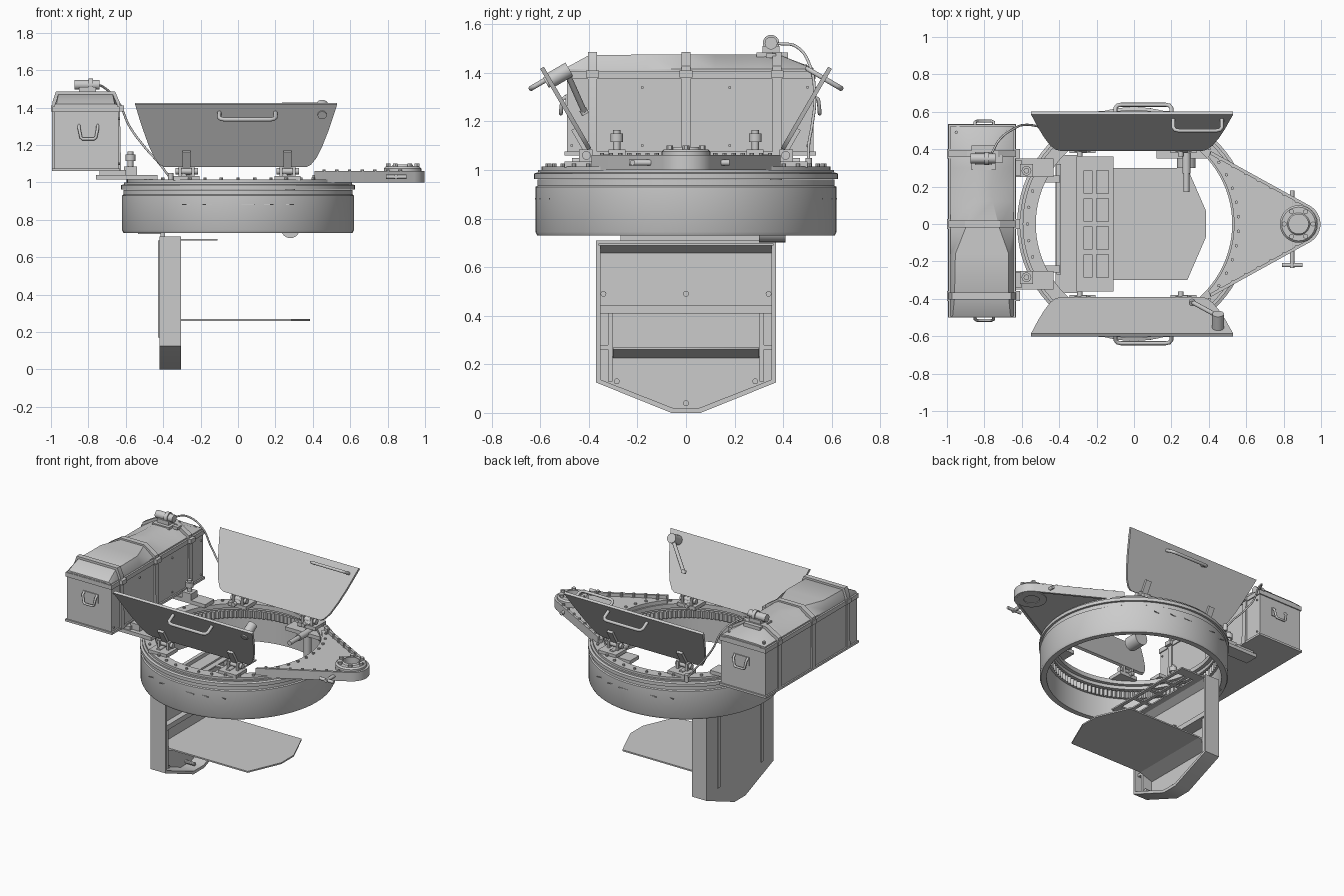
import bpy, bmesh
from math import cos, sin, pi, radians, sqrt
from mathutils import Vector as V

if "Cube" in bpy.data.objects:
    bpy.data.objects.remove(bpy.data.objects["Cube"])

def finish(name, bm):
    bmesh.ops.recalc_face_normals(bm, faces=bm.faces)
    me = bpy.data.meshes.new(name)
    bm.to_mesh(me)
    bm.free()
    ob = bpy.data.objects.new(name, me)
    bpy.context.collection.objects.link(ob)
    return ob

def boxes(name, items):
    """Each item is (x0, x1, y0, y1, z0, z1)."""
    bm = bmesh.new()
    for x0, x1, y0, y1, z0, z1 in items:
        vs = bmesh.ops.create_cube(bm, size=1)['verts']
        for v in vs:
            v.co = V(((x0+x1)/2 + v.co.x*(x1-x0), (y0+y1)/2 + v.co.y*(y1-y0), (z0+z1)/2 + v.co.z*(z1-z0)))
    return finish(name, bm)

def cyls(name, items, seg=16):
    """Each item is (start, end, radius)."""
    bm = bmesh.new()
    for a, b, r in items:
        a, b = V(a), V(b)
        vs = bmesh.ops.create_cone(bm, cap_ends=True, segments=seg, radius1=r, radius2=r, depth=(b-a).length)['verts']
        q = V((0, 0, 1)).rotation_difference(b-a)
        for v in vs:
            v.co = q @ v.co + (a+b)/2
    return finish(name, bm)

def prism(name, pts, vec):
    bm = bmesh.new()
    f = bm.faces.new([bm.verts.new(p) for p in pts])
    new = bmesh.ops.extrude_face_region(bm, geom=[f], use_keep_orig=True)['geom']
    for v in new:
        if isinstance(v, bmesh.types.BMVert):
            v.co += V(vec)
    return finish(name, bm)

def loft(name, loops, closed=False):
    """Skin matching loops; closed joins last to first, otherwise ends are capped."""
    bm = bmesh.new()
    L = [[bm.verts.new(p) for p in l] for l in loops]
    n = len(L[0])
    for i in range(len(L) - (0 if closed else 1)):
        a, b = L[i], L[(i+1) % len(L)]
        for j in range(n):
            bm.faces.new((a[j], a[(j+1) % n], b[(j+1) % n], b[j]))
    if not closed:
        bm.faces.new(L[0])
        bm.faces.new(L[-1])
    return finish(name, bm)

def lathe(name, prof, c=(0, 0), seg=96):
    loops = [[(c[0]+r*cos(2*pi*i/seg), c[1]+r*sin(2*pi*i/seg), z) for r, z in prof] for i in range(seg)]
    return loft(name, loops, True)

def tube(name, pts, r, kind='POLY'):
    cu = bpy.data.curves.new(name, 'CURVE')
    cu.dimensions, cu.bevel_depth, cu.bevel_resolution, cu.use_fill_caps = '3D', r, 3, True
    if kind == 'POLY':
        s = cu.splines.new('POLY')
        s.points.add(len(pts)-1)
        for p, q in zip(s.points, pts):
            p.co = (*q, 1)
    else:
        s = cu.splines.new('BEZIER')
        s.bezier_points.add(len(pts)-1)
        for p, q in zip(s.bezier_points, pts):
            p.co = q
            p.handle_left_type = p.handle_right_type = 'AUTO'
    ob = bpy.data.objects.new(name, cu)
    bpy.context.collection.objects.link(ob)

# Drum, turning rings and inner gear
lathe('drum', [(.575, .73), (.612, .73), (.62, .745), (.62, .93), (.612, .935), (.612, .96), (.575, .96)])
lathe('drum_flange', [(.55, .962), (.625, .962), (.625, .985), (.61, .99), (.61, 1.0), (.55, 1.0)])
lathe('top_ring', [(.525, .985), (.595, .985), (.595, 1.015), (.525, 1.015)])
teeth = 120
loft('inner_gear', [[(r*cos(2*pi*i/(2*teeth)), r*sin(2*pi*i/(2*teeth)), z)
     for r, z in ((.58, .90), (.58, .95), (.55 + .014*(i % 2), .95), (.55 + .014*(i % 2), .90))]
     for i in range(2*teeth)], True)
cyls('ring_bolts', [((.57*cos(a), .57*sin(a), 1.01), (.57*cos(a), .57*sin(a), 1.026), .009)
     for a in (radians(d) for d in range(45, 320, 9))], 8)
boxes('drum_marks', [(x, x+.07, s*sqrt(.6215**2-(x+.035)**2)-.002, s*sqrt(.6215**2-(x+.035)**2)+.002, .878, .884)
      for x in (-.3, -.19, .02, .12, .23) for s in (-1, 1)])

# Gun platform: plate with curved inner edge and rounded tip
arc = [(.535*cos(radians(a)), .535*sin(radians(a))) for a in range(-42, 43, 4)]
tip = [(.885+.112*cos(radians(a)), .112*sin(radians(a))) for a in range(61, -62, -10)]
prism('front_platform', [(x, y, 1.005) for x, y in arc + [(.41, .39)] + tip + [(.41, -.39)]], (0, 0, .035))
rim = [(.41, .39)] + tip + [(.41, -.39)]
rim_in = [(.41, .37)] + [(.885+(x-.885)*.86, y*.86) for x, y in tip] + [(.41, -.37)]
prism('platform_rim', [(x, y, 1.0) for x, y in rim + rim_in[::-1]], (0, 0, .062))
lathe('pivot_boss', [(.052, 1.0), (.1, 1.0), (.1, 1.075), (.09, 1.085), (.06, 1.085), (.052, 1.095)], (.88, 0), 40)
cyls('pivot_bolts', [((.88+.077*cos(i*pi/3), .077*sin(i*pi/3), 1.07), (.88+.077*cos(i*pi/3), .077*sin(i*pi/3), 1.1), .014)
     for i in range(6)], 6)
edge = [(.46+.068*i, s*(.346-.0375*i), 0) for i in range(7) for s in (-1, 1)]
edge += [(.56*cos(radians(a)), .56*sin(radians(a)), 0) for a in range(-36, 37, 8)]
cyls('platform_bolts', [((x, y, 1.03), (x, y, 1.07 if i < 14 else 1.05), .009) for i, (x, y, _) in enumerate(edge)], 8)
cyls('lock_screw', [((.845, .18, 1.03), (.845, .1, 1.03), .012), ((.845, -.1, 1.03), (.845, -.235, 1.03), .012),
     ((.79, -.22, 1.03), (.90, -.22, 1.03), .011)])

# Hatch doors, leaning outward; hp maps (x, height fraction, outward offset) to space
def hp(x, t, o, s):
    return (x, s*(.39 + .195*t + .864*o), 1.09 + .335*t - .503*o)
shape = [(0, -.39, .365), (.04, -.42, .39), (.15, -.447, .42), (.35, -.478, .453), (.6, -.508, .486), (.8, -.53, .508), (1, -.55, .53)]
for s, side in ((-1, 'front'), (1, 'back')):
    out = [(a, t) for t, a, b in shape] + [(b, t) for t, a, b in shape[::-1]]
    n = V(hp(0, 0, .018, s)) - V(hp(0, 0, 0, s))
    prism(side + '_door', [hp(x, t, 0, s) for x, t in out], n)
    tube(side + '_door_outer_handle', [hp(x, .87, o, s) for x, o in
         ((-.1, .015), (-.1, .07), (-.09, .085), (-.07, .09), (.17, .09), (.19, .085), (.2, .07), (.2, .015))], .011)
    # Hinges on the ring
    for k, hx in enumerate((-.275, .265)):
        boxes(f'{side}_hinge_{k}', [(hx-.07, hx+.07, min(s*.38, s*.5), max(s*.38, s*.5), 1.01, 1.035)] +
              [(hx+d-.008, hx+d+.008, min(s*.385, s*.44), max(s*.385, s*.44), 1.03, 1.085) for d in (-.035, .035)])
        prism(f'{side}_hinge_strap_{k}', [hp(hx+a, t, .018, s) for a, t in
              ((-.022, -.12), (.022, -.12), (.022, .27), (-.022, .27))], n*.9)
        cyls(f'{side}_hinge_pin_{k}', [((hx-.06, s*.41, 1.06), (hx+.06, s*.41, 1.06), .018),
             ((hx-.015, s*.36, 1.035), (hx-.015, s*.47, 1.035), .014)])
tube('back_door_inner_handle', [hp(x, .87, o, 1) for x, o in
     ((.21, 0), (.21, -.05), (.22, -.065), (.24, -.07), (.44, -.07), (.46, -.065), (.47, -.05), (.47, 0))], .01)
cyls('door_lock_hub', [(hp(.45, .84, 0, -1), hp(.45, .84, -.085, -1), .032), (hp(.45, .84, .015, -1), hp(.45, .84, .026, -1), .024)], 24)
cyls('door_lock_lever', [(hp(.45, .84, -.07, -1), hp(.31, .36, -.05, -1), .012), (hp(.31, .40, -.05, -1), hp(.31, .34, -.05, -1), .016)])

# Rear stowage box with shaped lid
boxes('rear_box', [(-.985, -.64, -.49, .525, 1.065, 1.40), (-.995, -.63, -.5, .535, 1.06, 1.075),
      (-.992, -.633, -.5, .533, 1.375, 1.405)])
def lid(y, a, b, z, g=0):
    return [(-.98-g, y, 1.40), (-.98-g, y, 1.415+g), (a-g, y, z+g), (b+g, y, z+g), (-.645+g, y, 1.415+g), (-.645+g, y, 1.40)]
secs = [(-.495, -.97, -.66, 1.42), (-.4, -.96, -.67, 1.472), (-.16, -.955, -.67, 1.475), (-.02, -.9, -.72, 1.475),
        (.12, -.865, -.755, 1.475), (.2, -.86, -.765, 1.475), (.3, -.86, -.76, 1.475), (.38, -.88, -.74, 1.475), (.525, -.9, -.7, 1.42)]
loft('box_lid', [lid(*q) for q in secs])
for k, (y, a, b) in enumerate(((-.385, -.96, -.67), (0, -.89, -.73), (.375, -.88, -.74))):
    p = lid(y-.018, a, b, 1.473, .013)
    p[0], p[-1] = (-.995, y-.018, 1.06), (-.625, y-.018, 1.06)
    prism(f'box_strap_{k}', p, (0, .036, 0))
    boxes(f'strap_buckle_{k}', [(-.64, -.61, y-.026, y+.026, 1.38, 1.41), (-1.0, -.98, y-.026, y+.026, 1.38, 1.41)])
for s, y in ((-1, -.49), (1, .525)):
    tube(f'box_handle_{"front" if s < 0 else "back"}', [(x, y+s*d, z) for x, d, z in
         ((-.85, 0, 1.305), (-.85, .02, 1.29), (-.84, .025, 1.24), (-.83, .025, 1.232), (-.77, .025, 1.232), (-.76, .025, 1.24), (-.75, .02, 1.29), (-.75, 0, 1.305))], .008)
    boxes(f'box_handle_plate_{s}', [(-.86, -.74, y-.006, y+.006, 1.25, 1.31), (-.95, -.68, y-.008, y+.008, 1.39, 1.41)])
cyls('box_rivets', [((-.642, y, z), (-.632, y, z), .006) for y in (-.47, -.18, .18, .5) for z in (1.1, 1.34)] +
     [((x, y, 1.41), (x, y, 1.435), .009) for x in (-.95, -.68) for y in (-.46, .49)], 8)

# Box support arms and posts on the ring
boxes('box_supports', [q for s in (-1, 1) for q in ((-.76, -.43, s*.3-.05, s*.3+.05, 1.015, 1.04),
      (-.74, -.6, s*.3-.04, s*.3+.04, 1.035, 1.065), (-.61, -.54, s*.285-.035, s*.285+.035, 1.035, 1.085))])
cyls('support_posts', [q for s in (-1, 1) for q in (((-.575, s*.285, 1.05), (-.575, s*.285, 1.165), .015),
     ((-.575, s*.285, 1.115), (-.575, s*.285, 1.15), .026))])

# Sensor on the lid with its cable
cyls('sensor', [((-.875, .35, 1.522), (-.74, .35, 1.522), .026), ((-.8, .35, 1.522), (-.775, .35, 1.522), .034),
     ((-.81, .24, 1.452), (-.81, .42, 1.452), .015)], 24)
boxes('sensor_mount', [(-.85, -.76, .315, .385, 1.46, 1.51), (-.87, -.74, .29, .42, 1.46, 1.483), (-.74, -.70, .33, .37, 1.46, 1.48)])
tube('sensor_cable', [(-.76, .38, 1.52), (-.72, .45, 1.51), (-.64, .51, 1.43), (-.58, .53, 1.3), (-.5, .52, 1.19),
     (-.42, .505, 1.1), (-.36, .505, 1.02)], .006, 'BEZIER')
cyls('cable_plug', [((-.36, .505, 1.0), (-.36, .505, 1.05), .014)])

# Hanging back panel: plate, flanged rim and stiffeners
outer = [(-.37, .71), (-.37, .125), (-.06, .003), (.06, .003), (.37, .125), (.37, .71)]
inner = [(-.352, .695), (-.352, .137), (-.056, .021), (.056, .021), (.352, .137), (.352, .695)]
prism('back_panel', [(-.42, y, z) for y, z in outer], (.015, 0, 0))
loft('panel_rim', [[(x, y, z) for y, z in o] for x, o in ((-.41, outer), (-.305, outer), (-.305, inner), (-.41, inner))], True)
for ob in [bpy.data.objects['back_panel'], bpy.data.objects['panel_rim']]:
    for v in ob.data.vertices:
        if v.co.z < .01:
            v.co.z = 0
boxes('panel_stiffeners', [(-.41, -.355, -.355, .355, .42, .70), (-.41, -.315, -.355, .355, .41, .445)] +
      [q for s in (-1, 1) for q in ((-.41, -.33, s*.312-.01, s*.312+.01, .13, .42), (-.41, -.33, s*.335-.03, s*.335+.03, .26, .28),
       (-.427, -.418, s*.24-.012, s*.24+.012, .17, .69))])
for k, (w, z) in enumerate(((.355, .69), (.3, .26))):
    prism(f'shelf_wedge_{k}', [(-.36-.045*k, -w, z), (-.305, -w, z), (-.36-.045*k, -w, z-.035)], (0, 2*w, 0))
cyls('panel_bolts', [((-.41, y, z), (-.335, y, z), .012) for y, z in ((-.34, .49), (0, .49), (.34, .49), (-.285, .13), (.285, .13), (0, .04))], 10)
boxes('panel_hangers', [(-.415, -.39, -.27, .32, .705, .735)] +
      [(-.535, -.395, s*.24-.018, s*.24+.018, .725, .775) for s in (-1, 1)])

# Slotted seat shelf and foot plate
boxes('seat_shelf', [(x0, x1, -.36, .36, .688, .698) for x0, x1 in ((-.31, -.268), (-.225, -.2), (-.135, -.11))] +
      [(-.3, -.12, y0, y1, .688, .698) for y0, y1 in ((-.36, -.287), (-.163, -.137), (-.013, .013), (.137, .163), (.287, .36))])
prism('foot_plate', [(x, y, .26) for x, y in ((-.41, -.3), (.285, -.3), (.385, -.07), (.385, .07), (.285, .3), (-.41, .3))], (0, 0, .01))

# Traverse drive hanging inside the ring
cyls('traverse_drive', [((.28, .30, .752), (.28, .41, .752), .05), ((.28, .17, .99), (.28, .28, .99), .016),
     ((.28, .37, .74), (.28, .37, .98), .025), ((.28, .27, .99), (.28, .45, .99), .022)], 24)
boxes('drive_bracket', [(.12, .4, .35, .45, .97, .995)])

# Smooth shading with sharp edges kept
bpy.ops.object.select_all(action='DESELECT')
for ob in bpy.data.objects:
    if ob.type == 'MESH':
        ob.select_set(True)
        bpy.context.view_layer.objects.active = ob
bpy.ops.object.shade_smooth_by_angle(angle=radians(30))
